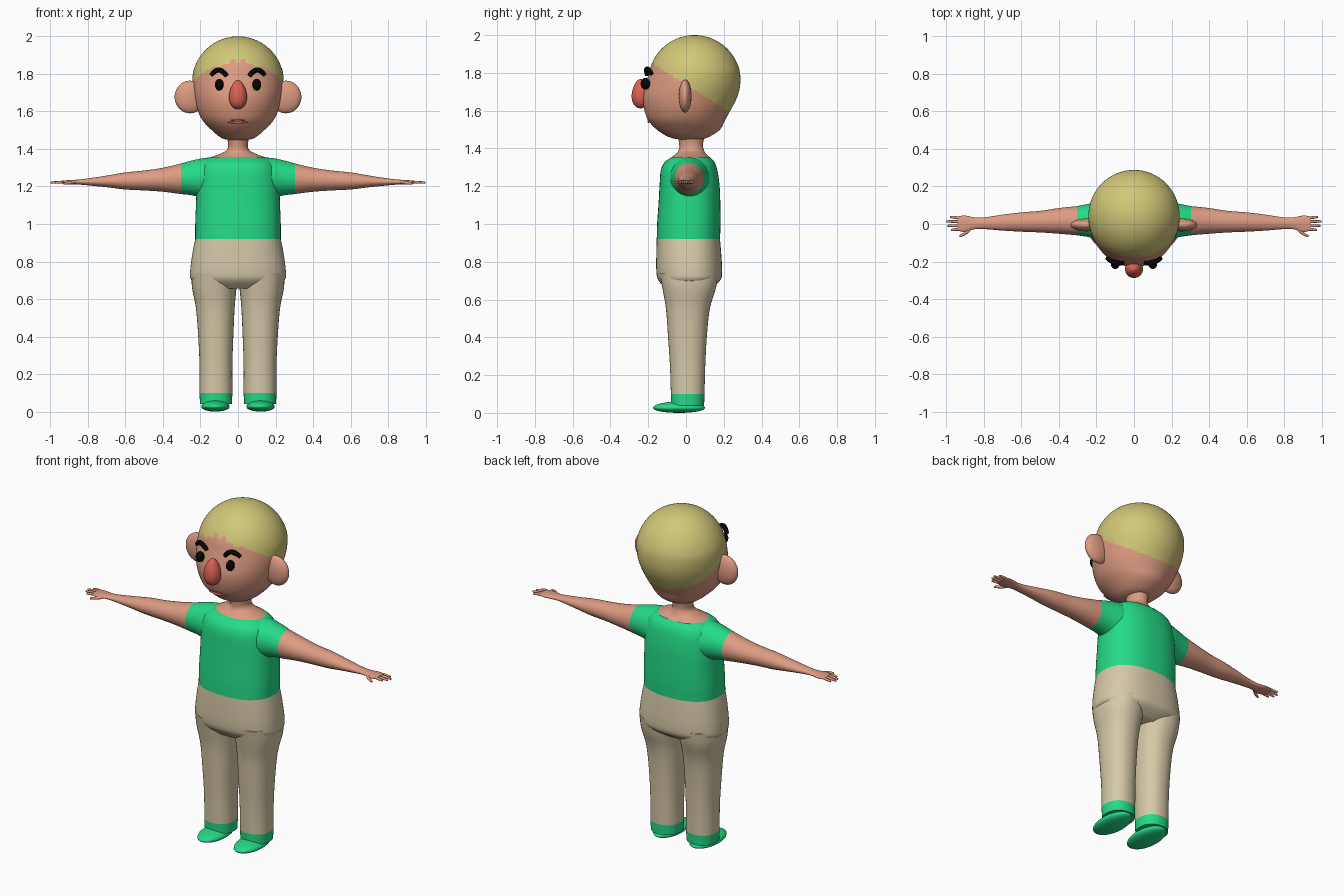
import bpy, bmesh, math
from mathutils import Vector

if "Cube" in bpy.data.objects:
    bpy.data.objects.remove(bpy.data.objects["Cube"])


def material(name, *srgb):
    lin = [c / 12.92 if c <= 0.04 else ((c + 0.055) / 1.055) ** 2.4 for c in srgb]
    m = bpy.data.materials.new(name)
    m.use_nodes = True
    m.diffuse_color = (*lin, 1)
    m.node_tree.nodes["Principled BSDF"].inputs["Base Color"].default_value = (*lin, 1)
    return m


SKIN = material("skin", 0.87, 0.61, 0.51)
HAIR = material("blond hair", 0.82, 0.78, 0.47)
GREEN = material("green cloth", 0.14, 0.86, 0.53)
BEIGE = material("beige cloth", 0.84, 0.79, 0.66)
NOSE = material("red nose", 0.86, 0.38, 0.32)
LIPS = material("lips", 0.82, 0.42, 0.37)
BLACK = material("black", 0.02, 0.02, 0.02)
parts = []


def finish(name, bm, *mats):
    bmesh.ops.recalc_face_normals(bm, faces=bm.faces)
    me = bpy.data.meshes.new(name)
    bm.to_mesh(me)
    bm.free()
    for m in mats:
        me.materials.append(m)
    ob = bpy.data.objects.new(name, me)
    bpy.context.collection.objects.link(ob)
    parts.append(ob)
    return ob


def smooth_rows(rows, steps):
    """Catmull-Rom interpolation through the section rows."""
    vs = [Vector(r) for r in rows]
    vs = [2 * vs[0] - vs[1]] + vs + [2 * vs[-1] - vs[-2]]
    out = []
    for a, b, c, d in zip(vs, vs[1:], vs[2:], vs[3:]):
        for i in range(steps):
            t = i / steps
            out.append(b + (c - a) * (t / 2) + (2 * a - 5 * b + 4 * c - d) * (t * t / 2)
                       + (3 * b - a - 3 * c + d) * (t ** 3 / 2))
    return out + [vs[-2]]


def loft(name, rows, mats, axis="z", side=1, power=2.0, segs=40, steps=4):
    """Rows are (position, low a, high a, low b, high b) along z or x."""
    bm = bmesh.new()
    rings = []
    for p, a0, a1, b0, b1 in smooth_rows(rows, steps):
        ring = []
        for k in range(segs):
            t = math.tau * k / segs
            c, s = math.cos(t), math.sin(t)
            a = (a0 + a1) / 2 + (a1 - a0) / 2 * math.copysign(abs(c) ** (2 / power), c)
            b = (b0 + b1) / 2 + (b1 - b0) / 2 * math.copysign(abs(s) ** (2 / power), s)
            ring.append(bm.verts.new((side * a, b, p) if axis == "z" else (side * p, a, b)))
        rings.append(ring)
    for lo, hi in zip(rings, rings[1:]):
        for k in range(segs):
            n = (k + 1) % segs
            bm.faces.new((lo[k], lo[n], hi[n], hi[k]))
    bm.faces.new(rings[0])
    bm.faces.new(rings[-1])
    return finish(name, bm, *mats)


def ball(name, mat, loc, size, taper=0.0):
    bm = bmesh.new()
    bmesh.ops.create_uvsphere(bm, u_segments=32, v_segments=20, radius=1)
    for v in bm.verts:
        f = 1 - taper * v.co.z
        v.co = Vector((v.co.x * size[0] * f + loc[0], v.co.y * size[1] * f + loc[1],
                       v.co.z * size[2] + loc[2]))
    return finish(name, bm, mat)


def tube(name, mat, points, radius, tips=0.5):
    cu = bpy.data.curves.new(name, "CURVE")
    cu.dimensions = "3D"
    cu.bevel_depth, cu.bevel_resolution, cu.use_fill_caps = radius, 3, True
    sp = cu.splines.new("NURBS")
    sp.points.add(len(points) - 1)
    for i, p in enumerate(points):
        sp.points[i].co = (*p, 1)
        sp.points[i].radius = tips if i in (0, len(points) - 1) else 1
    sp.order_u, sp.use_endpoint_u, sp.resolution_u = 3, True, 6
    ob = bpy.data.objects.new(name, cu)
    bpy.context.collection.objects.link(ob)
    ob.data.materials.append(mat)
    bpy.ops.object.select_all(action="DESELECT")
    ob.select_set(True)
    bpy.context.view_layer.objects.active = ob
    bpy.ops.object.convert(target="MESH")
    parts.append(bpy.context.view_layer.objects.active)


# Head: jaw sections below, spherical skull above
jaw = [(1.445, 0.04, -0.02, 0.07), (1.46, 0.09, -0.09, 0.12), (1.5, 0.14, -0.155, 0.18),
       (1.55, 0.187, -0.2, 0.207), (1.61, 0.217, -0.222, 0.24), (1.67, 0.233, -0.229, 0.27),
       (1.73, 0.242, -0.217, 0.286)]
rows = [(z, -w, w, f, b) for z, w, f, b in jaw]
for deg in (10, 22, 34, 46, 58, 70, 80, 86, 89.5):
    r, h = 0.245 * math.cos(math.radians(deg)), 0.245 * math.sin(math.radians(deg))
    rows.append((1.755 + h, -r, r, 0.045 - r, 0.045 + r))
head = loft("head", rows, (SKIN, HAIR), segs=144, steps=7)

# Hair colour above a slanting hairline with small peaks over the forehead
for f in head.data.polygons:
    x, y, z = f.center
    line = 1.738 - 0.63 * y
    if y < 0 and abs(x) < 0.14:
        line += 0.045 * max(0, 1 - abs(abs(x) - 0.03) / 0.03) + 0.01 * math.sin(abs(x) * 110)
    f.material_index = int(z > line)

# Face
ball("nose", NOSE, (0, -0.24, 1.69), (0.047, 0.047, 0.078), 0.2)
for i, z in enumerate((1.553, 1.54)):
    tube(f"lip_{i}", LIPS, [(-0.056, -0.188, z), (-0.025, -0.199, z + 0.003),
                            (0, -0.199, z), (0.025, -0.199, z + 0.003), (0.056, -0.188, z)], 0.006)

# Neck and collar area, shirt body, trouser seat
loft("neck", [(1.355, -0.15, 0.15, -0.075, 0.125), (1.372, -0.1, 0.1, -0.052, 0.105),
              (1.392, -0.062, 0.062, -0.038, 0.095), (1.42, -0.053, 0.053, -0.036, 0.09),
              (1.475, -0.06, 0.06, -0.045, 0.1)], (SKIN,))
loft("shirt_body", [(0.92, -0.228, 0.228, -0.155, 0.18), (1.0, -0.228, 0.228, -0.153, 0.183),
                    (1.1, -0.224, 0.224, -0.146, 0.182), (1.2, -0.22, 0.22, -0.14, 0.178),
                    (1.28, -0.21, 0.21, -0.134, 0.167), (1.325, -0.19, 0.19, -0.115, 0.152),
                    (1.355, -0.15, 0.15, -0.075, 0.125)], (GREEN,), power=2.4, segs=64)
loft("trouser_seat", [(0.655, -0.18, 0.18, -0.1, 0.12), (0.7, -0.248, 0.248, -0.145, 0.18),
                      (0.75, -0.255, 0.255, -0.157, 0.191), (0.85, -0.242, 0.242, -0.157, 0.186),
                      (0.92, -0.228, 0.228, -0.155, 0.18)], (BEIGE,), power=2.4, segs=64)

for side, tag in ((1, "left"), (-1, "right")):
    # Ear, eye and brow
    ball(f"{tag}_ear", SKIN, (side * 0.255, -0.005, 1.677), (0.083, 0.034, 0.087))
    ball(f"{tag}_eye", BLACK, (side * 0.1, -0.215, 1.743), (0.023, 0.025, 0.031))
    brow = [(0.06, -0.207, 1.789), (0.075, -0.21, 1.81), (0.1, -0.207, 1.823),
            (0.125, -0.195, 1.815), (0.143, -0.182, 1.795)]
    tube(f"{tag}_brow", BLACK, [(side * x, y, z) for x, y, z in brow], 0.014, 0.8)

    # Sleeve and arm
    cuff = (0.305, -0.06, 0.095, 1.16, 1.322)
    loft(f"{tag}_sleeve", [(0.1, -0.09, 0.13, 1.13, 1.352), (0.17, -0.085, 0.125, 1.135, 1.353),
                           (0.24, -0.07, 0.108, 1.152, 1.34), cuff], (GREEN,), "x", side)
    loft(f"{tag}_arm", [cuff, (0.4, -0.052, 0.085, 1.172, 1.3), (0.5, -0.045, 0.07, 1.179, 1.285),
                        (0.6, -0.041, 0.062, 1.184, 1.275), (0.7, -0.035, 0.05, 1.196, 1.258),
                        (0.8, -0.027, 0.035, 1.206, 1.243), (0.85, -0.028, 0.035, 1.21, 1.237),
                        (0.9, -0.042, 0.045, 1.212, 1.234), (0.94, -0.036, 0.041, 1.216, 1.231)],
         (SKIN,), "x", side)

    # Fingers and thumb
    for i, (y, tip) in enumerate(((-0.029, 0.975), (-0.009, 0.995), (0.013, 1.0), (0.034, 0.98))):
        tube(f"{tag}_finger_{i}", SKIN, [(side * 0.91, y * 0.9, 1.223), (side * 0.95, y, 1.225),
                                         (side * tip, y * 1.1, 1.22)], 0.01)
    tube(f"{tag}_thumb", SKIN, [(side * 0.865, -0.02, 1.222), (side * 0.89, -0.048, 1.22),
                                (side * 0.93, -0.066, 1.216)], 0.011)

    # Trouser leg, ankle cuff and shoe
    ankle = (0.1, 0.03, 0.205, -0.08, 0.098)
    loft(f"{tag}_leg", [ankle, (0.25, 0.03, 0.205, -0.085, 0.102), (0.4, 0.025, 0.212, -0.095, 0.11),
                        (0.55, 0.018, 0.224, -0.106, 0.126), (0.66, 0.008, 0.245, -0.125, 0.158),
                        (0.74, 0.0, 0.248, -0.14, 0.172)], (BEIGE,), "z", side, 2.2)
    loft(f"{tag}_ankle", [(0.04, 0.032, 0.203, -0.078, 0.096), ankle], (GREEN,), "z", side, 2.2)
    ball(f"{tag}_shoe", GREEN, (side * 0.12, -0.037, 0.03), (0.075, 0.138, 0.03), 0.1)

# Smooth shading that keeps the open edges crisp
bpy.ops.object.select_all(action="DESELECT")
for ob in parts:
    ob.select_set(True)
bpy.context.view_layer.objects.active = parts[0]
bpy.ops.object.shade_smooth_by_angle(angle=math.radians(40))
